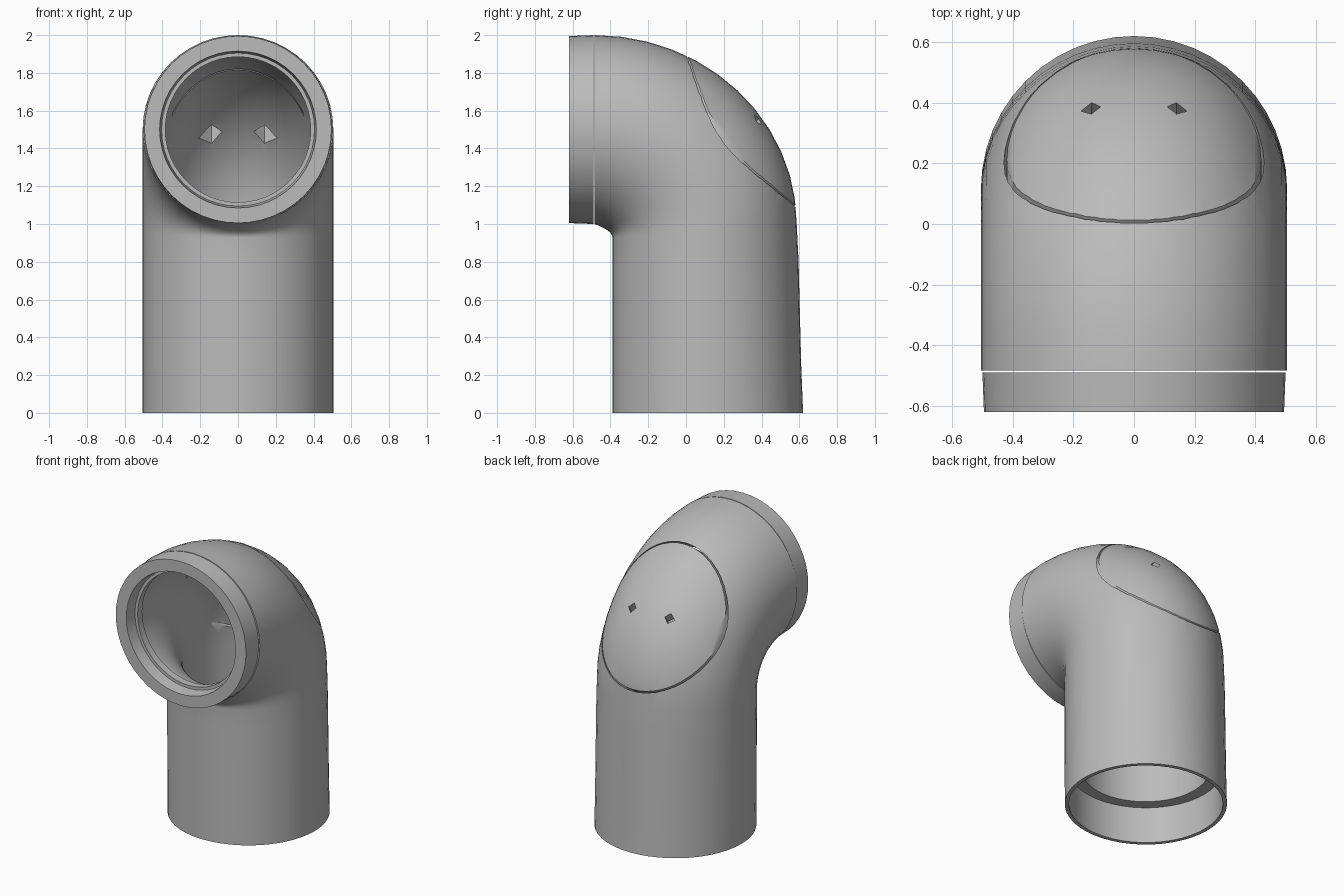
import bpy, bmesh
from math import cos, sin, pi, radians
from mathutils import Vector

cube = bpy.data.objects.get("Cube")
if cube:
    bpy.data.objects.remove(cube)

SIDES = 48
grey = bpy.data.materials.new("plain grey")
grey.diffuse_color = (0.5, 0.5, 0.5, 1)
grey.use_nodes = True
grey.node_tree.nodes["Principled BSDF"].inputs["Base Color"].default_value = (0.5, 0.5, 0.5, 1)


def ring(a, b, half_width):
    """Ellipse through side-plane points a and b, given as (y, z)."""
    a, b = Vector((0, *a)), Vector((0, *b))
    mid, arm = (a + b) / 2, (b - a) / 2
    side = Vector((half_width, 0, 0))
    return [mid + arm * cos(2 * pi * i / SIDES) + side * sin(2 * pi * i / SIDES)
            for i in range(SIDES)]


def loft(name, rings):
    """Join rings into a closed loop of walls."""
    bm = bmesh.new()
    rows = [[bm.verts.new(p) for p in r] for r in rings]
    for row, nxt in zip(rows, rows[1:] + rows[:1]):
        for i in range(SIDES):
            j = (i + 1) % SIDES
            bm.faces.new((row[i], row[j], nxt[j], nxt[i]))
    bmesh.ops.recalc_face_normals(bm, faces=bm.faces)
    mesh = bpy.data.meshes.new(name)
    bm.to_mesh(mesh)
    bm.free()
    mesh.materials.append(grey)
    obj = bpy.data.objects.new(name, mesh)
    bpy.context.collection.objects.link(obj)
    return obj


def select(obj):
    bpy.ops.object.select_all(action='DESELECT')
    obj.select_set(True)
    bpy.context.view_layer.objects.active = obj


def cut(obj, cutter):
    mod = obj.modifiers.new("cut", 'BOOLEAN')
    mod.operation, mod.solver, mod.object = 'DIFFERENCE', 'EXACT', cutter
    select(obj)
    bpy.ops.object.modifier_apply(modifier=mod.name)
    bpy.data.objects.remove(cutter)


# Elbow: straight leg, then a bend that fans around the tight inner corner
pairs = [((-0.39, 0), (0.62, 0)), ((-0.39, 0.25), (0.61, 0.25)),
         ((-0.39, 0.8), (0.596, 0.8))]
STEPS = 12
for k in range(STEPS + 1):
    t = k / STEPS
    angle = t * pi / 2
    inner = (-0.39 - 0.094 * t ** 2, 0.93 + 0.07 * t)
    outer = (-0.484 + 1.07 * cos(angle), 1 + sin(angle))
    pairs.append((inner, outer))


def inset(pair, amount):
    a, b = Vector(pair[0]), Vector(pair[1])
    return tuple(a.lerp(b, amount)), tuple(b.lerp(a, amount))


outside = [ring(*p, 0.505) for p in pairs]
bore = [ring(*inset(p, 0.1), 0.4) for p in reversed(pairs[1:])]
socket = [ring(*inset(p, 0.025), 0.48) for p in (pairs[1], pairs[0])]
elbow = loft("pipe_elbow", outside + bore + socket)

# Seam around the rear cover
axis = Vector((0, 0.82, 0.57)).normalized()
up = Vector((0, -axis.z, axis.y))
hub = Vector((0, 0.3, 1.495))


def seam_ring(depth, grow):
    c = hub + axis * depth
    a, b = c - up * (0.483 + grow), c + up * (0.483 + grow)
    return ring(a.yz, b.yz, 0.42 + grow)


cut(elbow, loft("seam_cutter", [seam_ring(-0.25, 0), seam_ring(0.5, 0),
                                seam_ring(0.5, 0.009), seam_ring(-0.25, 0.009)]))

# Tapered screw holes in the cover
for x in (-0.14, 0.14):
    slope = Vector((0, 0.72, 0.69))
    bpy.ops.mesh.primitive_cone_add(
        vertices=4, radius1=0.1, radius2=0.012, depth=0.34,
        location=Vector((x, 0.4, 1.57)) - slope * 0.12,
        rotation=slope.to_track_quat('Z', 'Y').to_euler())
    cut(elbow, bpy.context.object)

# Front collar with a stepped mouth
def collar_ring(y, r):
    return ring((y, 1.5 - r), (y, 1.5 + r), r)


collar = loft("front_collar", [collar_ring(y, r) for y, r in (
    (-0.49, 0.5), (-0.62, 0.495), (-0.62, 0.415), (-0.54, 0.405),
    (-0.54, 0.385), (-0.49, 0.385))])

for obj in (elbow, collar):
    select(obj)
    bpy.ops.object.shade_smooth_by_angle(angle=radians(35))
